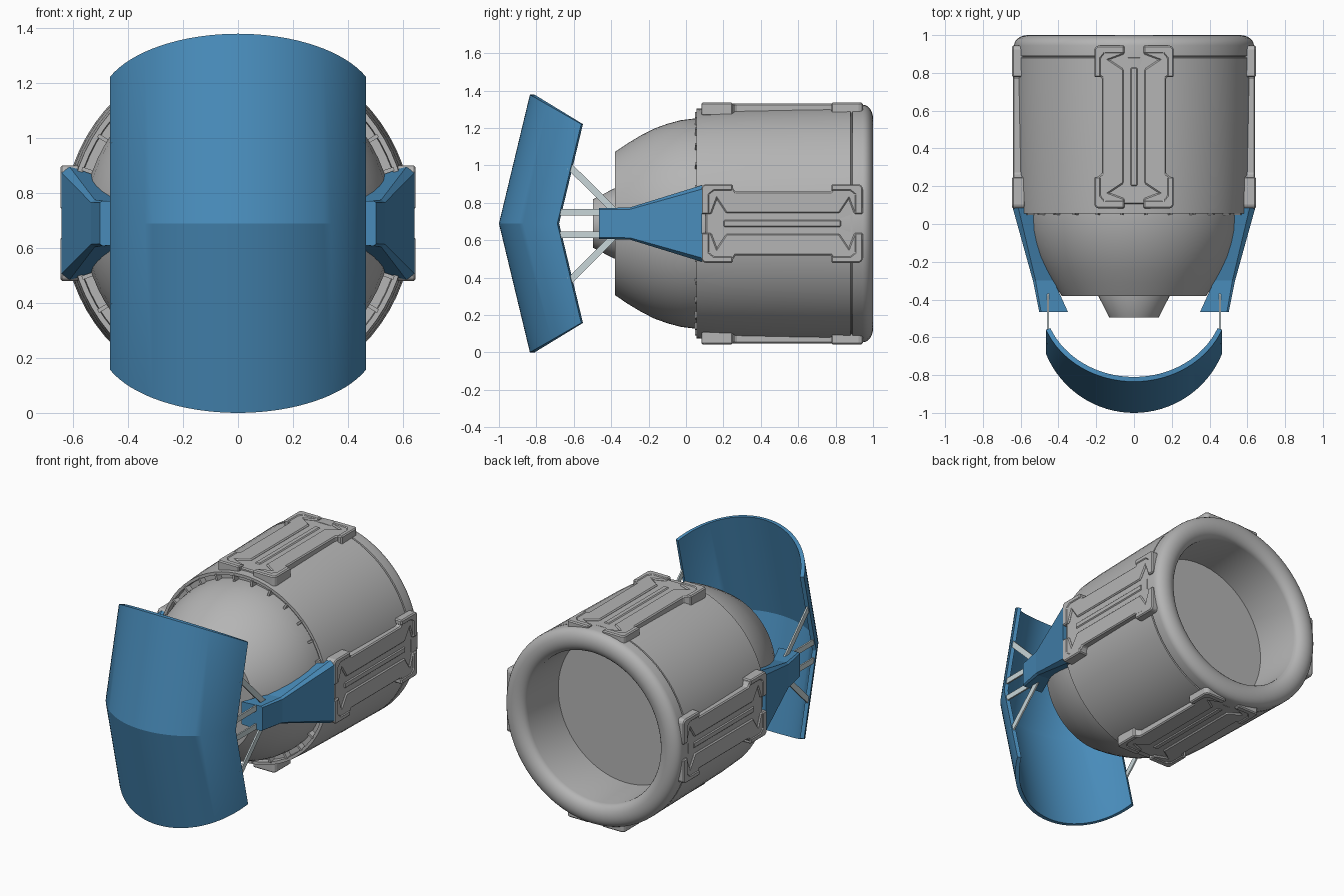
import bpy, bmesh, math
from mathutils import Matrix, Vector

if "Cube" in bpy.data.objects:
    bpy.data.objects.remove(bpy.data.objects["Cube"])

CZ = 0.689  # height of the engine axis


def material(name, rgb):
    m = bpy.data.materials.new(name)
    m.diffuse_color = (*rgb, 1)
    m.use_nodes = True
    m.node_tree.nodes["Principled BSDF"].inputs["Base Color"].default_value = m.diffuse_color
    return m


GREY = material("hull grey", (0.46, 0.46, 0.46))
BLUE = material("shield blue", (0.065, 0.26, 0.49))
PALE = material("strut pale grey", (0.58, 0.67, 0.69))


def finish(name, bm, mat, angle=None, bevel=0):
    bmesh.ops.recalc_face_normals(bm, faces=bm.faces[:])
    me = bpy.data.meshes.new(name)
    bm.to_mesh(me)
    bm.free()
    me.materials.append(mat)
    ob = bpy.data.objects.new(name, me)
    bpy.context.collection.objects.link(ob)
    if bevel:
        b = ob.modifiers.new("bevel", 'BEVEL')
        b.width, b.segments, b.limit_method = bevel, 1, 'ANGLE'
    if angle:
        bpy.ops.object.select_all(action='DESELECT')
        ob.select_set(True)
        bpy.context.view_layer.objects.active = ob
        bpy.ops.object.shade_smooth_by_angle(angle=math.radians(angle))
    return ob


def lathe(name, profile, mat, n=72):
    """Turn a (radius, y) profile around the engine axis."""
    bm = bmesh.new()
    rings = []
    for r, y in profile:
        if r == 0:
            rings.append([bm.verts.new((0, y, CZ))] * n)
        else:
            rings.append([bm.verts.new((r * math.cos(t), y, CZ + r * math.sin(t)))
                          for t in (2 * math.pi * i / n for i in range(n))])
    for a, b in zip(rings, rings[1:]):
        for i in range(n):
            j = (i + 1) % n
            quad = list(dict.fromkeys((a[i], a[j], b[j], b[i])))
            bm.faces.new(quad)
    return finish(name, bm, mat, 32)


def loft(bm, sections):
    """Join equal-length point loops and cap both ends."""
    loops = [[bm.verts.new(p) for p in s] for s in sections]
    n = len(loops[0])
    for a, b in zip(loops, loops[1:]):
        for i in range(n):
            j = (i + 1) % n
            bm.faces.new((a[i], a[j], b[j], b[i]))
    bm.faces.new(loops[0])
    bm.faces.new(loops[-1][::-1])


# Barrel with rounded rear lip and a deep open back
lip = [(0.562 + 0.073 * math.cos(t), 0.945 + 0.055 * math.sin(t))
       for t in (math.pi * i / 12 for i in range(13))]
lathe("barrel", [(0.55, 0.09), (0.592, 0.09), (0.595, 0.055), (0.614, 0.055), (0.622, 0.2),
                 (0.63, 0.6), (0.634, 0.88), (0.626, 0.882), (0.626, 0.888), (0.635, 0.89)]
      + lip + [(0.488, 0.63), (0, 0.63)], GREY)

# Domed front and small nozzle
lathe("front_dome", [(0.562, 0.1), (0.562, 0.05), (0.552, -0.03), (0.533, -0.1), (0.508, -0.17),
                     (0.472, -0.24), (0.43, -0.31), (0.383, -0.38), (0, -0.38)], GREY)
lathe("nozzle", [(0, -0.37), (0.187, -0.37), (0.187, -0.385), (0.13, -0.496), (0, -0.496)], GREY)

# Small ribs between dome and barrel rim
bm = bmesh.new()
for i in range(28):
    m = (Matrix.Translation((0, 0, CZ)) @ Matrix.Rotation(2 * math.pi * (i + 0.5) / 28, 4, 'Y')
         @ Matrix.Translation((0, 0.07, 0.578)) @ Matrix.Diagonal((0.014, 0.045, 0.045, 1)))
    bmesh.ops.create_cube(bm, size=1, matrix=m)
finish("rim_ribs", bm, GREY)

# Four armour panels: low base, two side plates, raised corner tabs, centre rib
SIDE = [(0.05, 0.1), (0.2, 0.1), (0.2, 0.245), (0.17, 0.265), (0.17, 0.775), (0.2, 0.795),
        (0.2, 0.935), (0.05, 0.935), (0.05, 0.90), (0.13, 0.87), (0.055, 0.82),
        (0.055, 0.215), (0.13, 0.165), (0.05, 0.135)]
TAB = [(0.05, 0.082), (0.195, 0.082), (0.21, 0.097), (0.21, 0.25), (0.175, 0.25),
       (0.175, 0.15), (0.155, 0.125), (0.05, 0.125)]
BASE = [(-0.16, 0.105), (0.16, 0.105), (0.16, 0.92), (-0.16, 0.92)]
RIB = [(-0.02, 0.2), (0.02, 0.2), (0.02, 0.83), (-0.02, 0.83)]


def mirror_u(p):
    return [(-u, y) for u, y in p]


def mirror_y(p):
    return [(u, 1.027 - y) for u, y in p]


PARTS = [(SIDE, 0.641), (mirror_u(SIDE), 0.641), (BASE, 0.632), (RIB, 0.638)]
for t in (TAB, mirror_y(TAB)):
    PARTS += [(t, 0.646), (mirror_u(t), 0.646)]
for k, side in enumerate(("top", "right", "bottom", "left")):
    bm = bmesh.new()
    for poly, top in PARTS:
        loft(bm, [[(u, y, r) for u, y in poly] for r in (0.575, top)])
    bm.transform(Matrix.Translation((0, 0, CZ)) @ Matrix.Rotation(k * math.pi / 2, 4, 'Y'))
    finish(side + "_panel", bm, GREY, bevel=0.007)

# Tapered arms, chamfered on the outer side
for s, side in ((1, "right"), (-1, "left")):
    bm = bmesh.new()
    secs = []
    for y, xo, xi, h, c in ((0.085, 0.642, 0.53, 0.205, 0.03), (-0.3, 0.535, 0.425, 0.086, 0.014),
                            (-0.465, 0.502, 0.35, 0.082, 0.01)):
        half = [(xi, h * 0.9), (xo - c, h), (xo, h - c * 0.7)]
        secs.append([(s * x, y, CZ + z) for x, z in half]
                    + [(s * x, y, CZ - z) for x, z in reversed(half)])
    loft(bm, secs)
    finish(side + "_arm", bm, BLUE)

    # Flat struts from arm to shield edge
    bm = bmesh.new()
    for v in (1, -1):
        for (y0, z0), (y1, z1) in (((-0.37, 0.055), (-0.622, 0.305)), ((-0.4, 0.06), (-0.68, 0.06))):
            a, b = Vector((0, y0, z0 * v)), Vector((0, y1, z1 * v))
            d = (b - a).normalized()
            w = Vector((0, -d.z, d.y)) * 0.018
            ends = []
            for p in (a, b):
                p = p + Vector((s * 0.455, 0, CZ))
                ex = Vector((0.005, 0, 0))
                ends.append([p + w + ex, p - w + ex, p - w - ex, p + w - ex])
            loft(bm, ends)
    finish(side + "_struts", bm, PALE)

# Curved shield: an arc bent backwards above and below its middle line
bm = bmesh.new()
R, HALF, SAG, T, N = 0.504, 0.466, 0.311, 0.025, 32
A = math.asin(HALF / R)
secs = []
for i in range(N + 1):
    t = -A + 2 * A * i / N
    loop = []
    for r, rows in ((R, (1, 0, -1)), (R - T, (-1, 0, 1))):
        depth = R - r * math.cos(t)
        h = 0.689 - 0.157 * (R - R * math.cos(t)) / SAG
        for v in rows:
            loop.append((r * math.sin(t), -1 + depth + (0.24 * h if v else 0), CZ + v * h))
    secs.append(loop)
# cap faces are concave, so split each loop into an upper and lower half
for part in ((0, 1, 4, 5), (1, 2, 3, 4)):
    loft(bm, [[s[i] for i in part] for s in secs])
bmesh.ops.remove_doubles(bm, verts=bm.verts[:], dist=1e-5)
# remove the hidden wall between the halves
inner = [f for f in bm.faces if all(abs(v.co.z - CZ) < 1e-4 for v in f.verts)]
bmesh.ops.delete(bm, geom=inner, context='FACES_ONLY')
finish("shield", bm, BLUE, 20)
